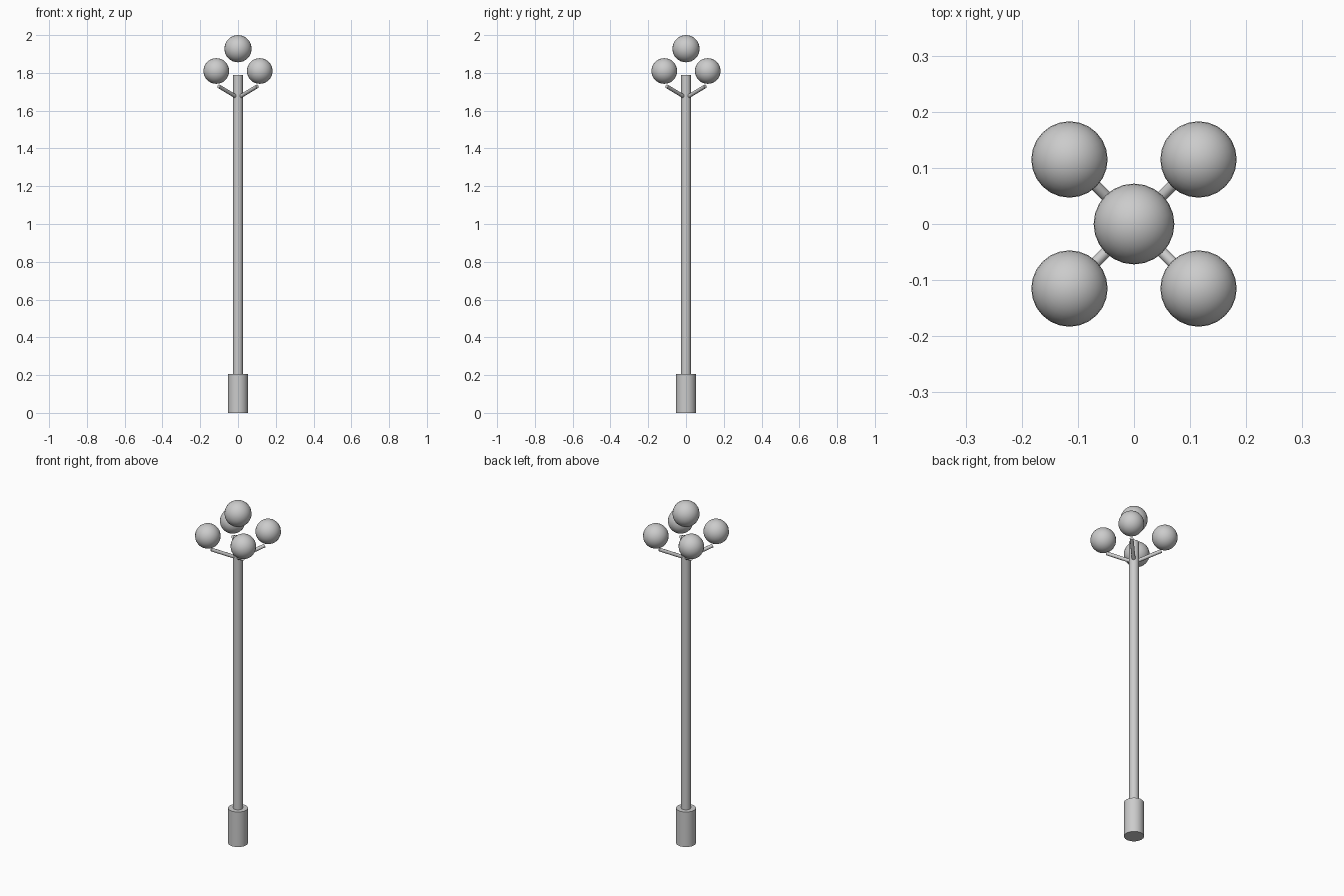
import bpy
import math
from mathutils import Vector

if "Cube" in bpy.data.objects:
    bpy.data.objects.remove(bpy.data.objects["Cube"], do_unlink=True)

# One light grey for the whole lamp
GREY = (0.6, 0.6, 0.6, 1.0)
grey = bpy.data.materials.new("light_grey")
grey.use_nodes = True
grey.diffuse_color = GREY
grey.node_tree.nodes["Principled BSDF"].inputs["Base Color"].default_value = GREY


def finish(name):
    obj = bpy.context.object
    obj.name = name
    obj.data.materials.append(grey)
    bpy.ops.object.shade_smooth_by_angle(angle=math.radians(40))
    return obj


def rod(name, start, end, radius, sides):
    start, end = Vector(start), Vector(end)
    axis = end - start
    bpy.ops.mesh.primitive_cylinder_add(
        vertices=sides, radius=radius, depth=axis.length,
        location=(start + end) / 2,
        rotation=axis.to_track_quat('Z', 'Y').to_euler())
    return finish(name)


def globe(name, centre, radius):
    bpy.ops.mesh.primitive_uv_sphere_add(
        segments=24, ring_count=16, radius=radius, location=centre)
    return finish(name)


# Base and pole
rod("base", (0, 0, 0), (0, 0, 0.205), 0.053, 20)
rod("pole", (0, 0, 0.2), (0, 0, 1.79), 0.026, 20)

# Top globe floating above the pole
globe("top_globe", (0, 0, 1.928), 0.072)

# Four diagonal arms, each with a globe above its tip
for side, sx in (("left", 1), ("right", -1)):
    for end, sy in (("front", -1), ("back", 1)):
        rod(f"{end}_{side}_arm", (0.012 * sx, 0.012 * sy, 1.675),
            (0.102 * sx, 0.102 * sy, 1.729), 0.01, 12)
        globe(f"{end}_{side}_globe", (0.115 * sx, 0.115 * sy, 1.81), 0.068)
